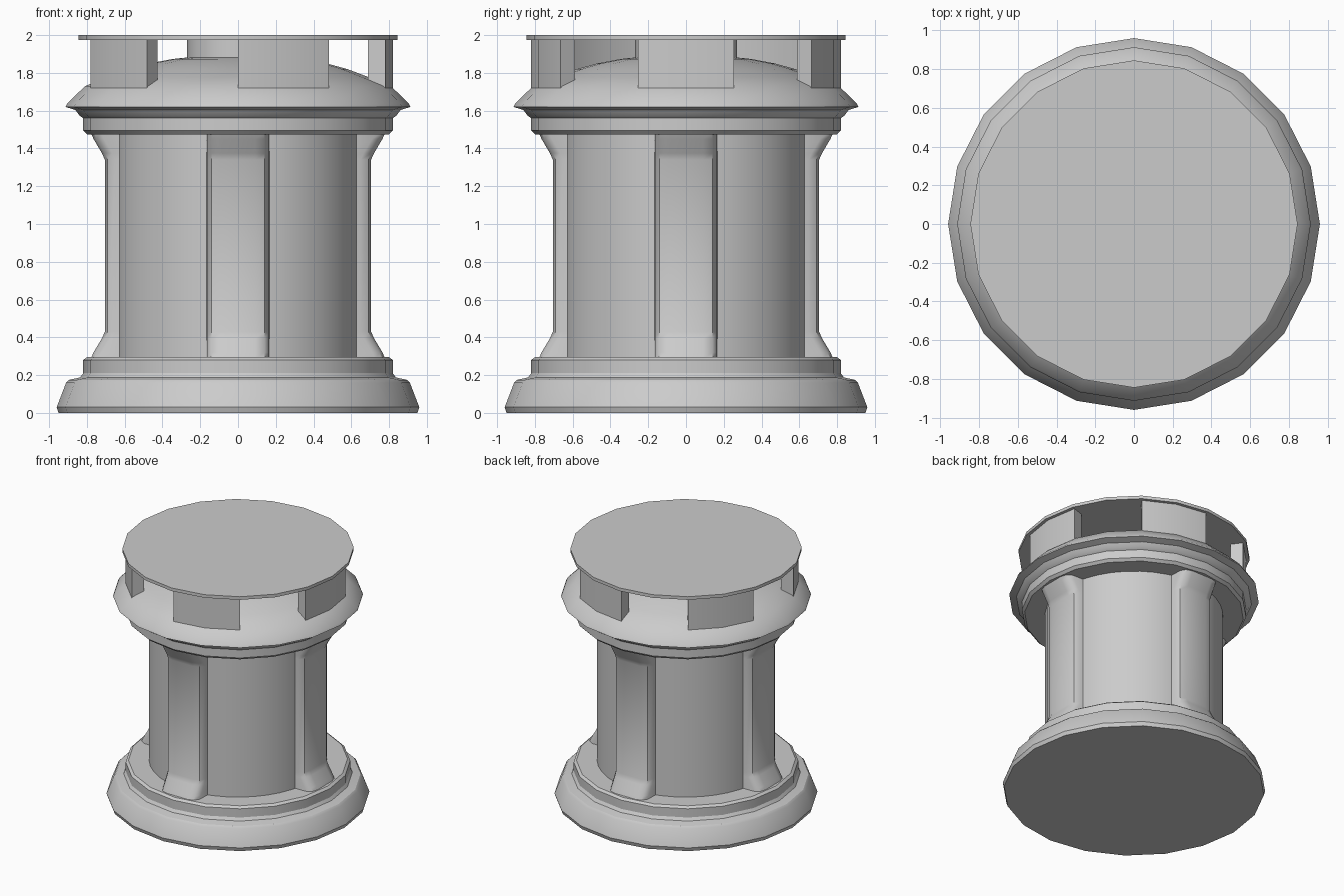
import bpy, bmesh
from math import sin, cos, pi, radians

if "Cube" in bpy.data.objects:
    bpy.data.objects.remove(bpy.data.objects["Cube"])


def finish(name, bm, angle=30):
    bmesh.ops.recalc_face_normals(bm, faces=bm.faces)
    mesh = bpy.data.meshes.new(name)
    bm.to_mesh(mesh)
    bm.free()
    ob = bpy.data.objects.new(name, mesh)
    bpy.context.collection.objects.link(ob)
    bpy.ops.object.select_all(action='DESELECT')
    ob.select_set(True)
    bpy.context.view_layer.objects.active = ob
    bpy.ops.object.shade_smooth_by_angle(angle=radians(angle))
    return ob


def loft(name, sections, angle=30):
    """Join equal-length closed sections into a capped solid."""
    bm = bmesh.new()
    rings = [[bm.verts.new(p) for p in s] for s in sections]
    n = len(rings[0])
    for a, b in zip(rings, rings[1:]):
        for i in range(n):
            j = (i + 1) % n
            bm.faces.new((a[i], a[j], b[j], b[i]))
    bm.faces.new(rings[0][::-1])
    bm.faces.new(rings[-1])
    return finish(name, bm, angle)


def lathe(name, profile, sides=20):
    """Turn an (r, z) profile around z."""
    return loft(name, [[(r * cos(2 * pi * i / sides), r * sin(2 * pi * i / sides), z)
                        for i in range(sides)] for r, z in profile])


# Stepped base
lathe("base", [(0.95, 0), (0.96, 0.03), (0.91, 0.16), (0.895, 0.175), (0.835, 0.188),
               (0.82, 0.21), (0.82, 0.28), (0.80, 0.295)])

# Round tower body
lathe("body", [(0.65, 0.28), (0.65, 1.49)], 40)

# Collar, overhanging rim and domed roof
lathe("collar_and_dome", [(0.80, 1.475), (0.82, 1.495), (0.82, 1.56), (0.84, 1.575),
                          (0.86, 1.603), (0.913, 1.62), (0.905, 1.637), (0.81, 1.73),
                          (0.69, 1.778), (0.58, 1.82), (0.47, 1.85), (0.35, 1.873), (0.24, 1.885)])

# Central post under the top plate
lathe("centre_post", [(0.27, 1.87), (0.27, 1.98)])

# Top plate
lathe("top_plate", [(0.845, 1.975), (0.845, 2.0)])

# Four pilasters with flared ends
flare = [(0.78, 0.285), (0.765, 0.32), (0.72, 0.395), (0.705, 0.43),
         (0.705, 1.34), (0.72, 1.375), (0.765, 1.45), (0.78, 1.485)]
for k in range(4):
    a = k * pi / 2
    sections = []
    for r, z in flare:
        pts = [(0.55, -0.17), (r - 0.055, -0.165), (r - 0.015, -0.14), (r, -0.09),
               (r, 0.09), (r - 0.015, 0.14), (r - 0.055, 0.165), (0.55, 0.17)]
        sections.append([(x * cos(a) - y * sin(a), x * sin(a) + y * cos(a), z) for x, y in pts])
    loft(f"pilaster_{k + 1}", sections, 40)

# Five curved uprights holding the top plate
for k in range(5):
    angles = [radians(72 * k + d) for d in (-18, 0, 18)]
    outline = [(0.82, t) for t in angles] + [(0.725, t) for t in reversed(angles)]
    loft(f"upright_{k + 1}", [[(r * cos(t), r * sin(t), z) for r, t in outline]
                              for z in (1.715, 1.98)])
